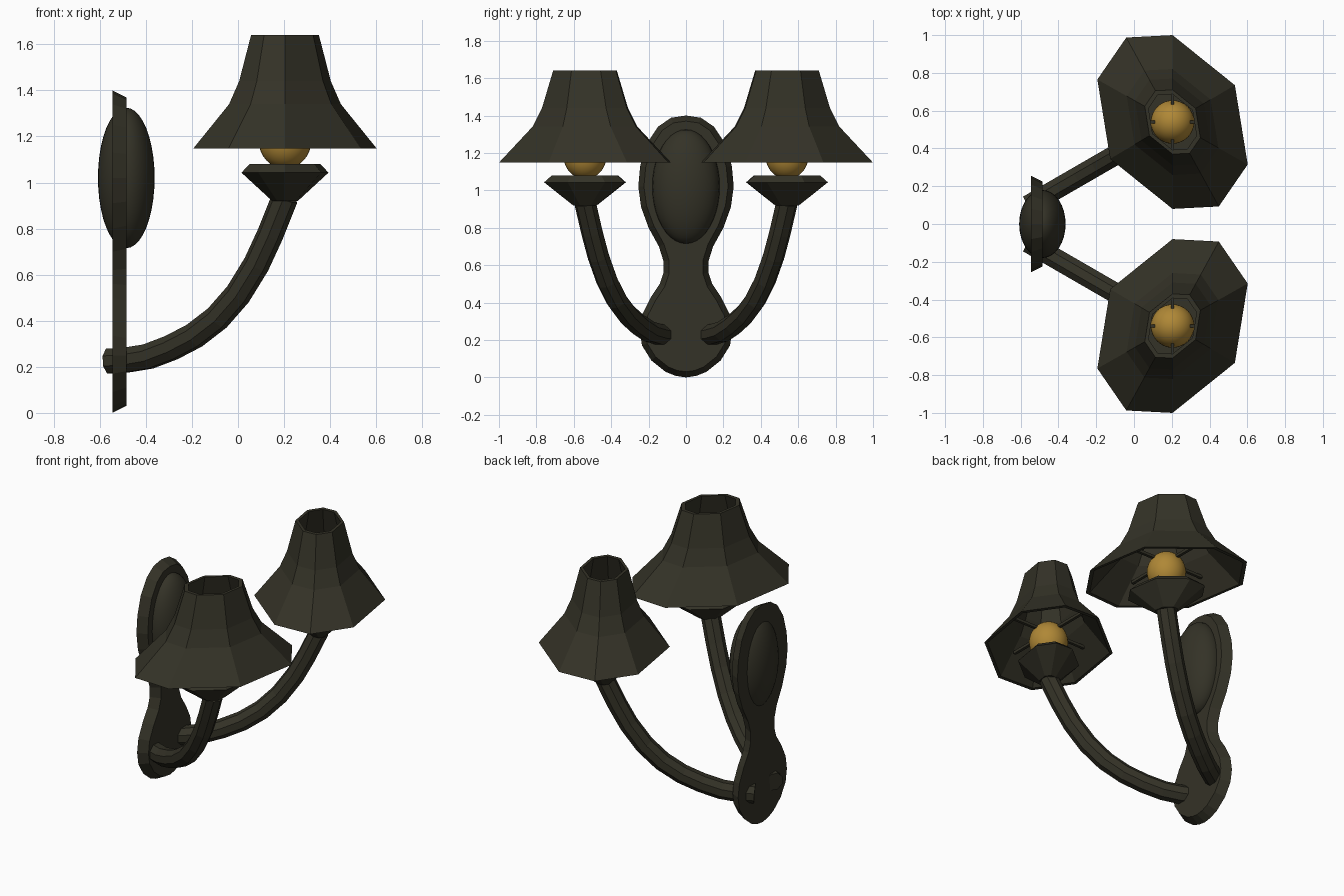
import bpy, bmesh, math
from mathutils import Vector

if "Cube" in bpy.data.objects:
    bpy.data.objects.remove(bpy.data.objects["Cube"])


def material(name, rgb):
    m = bpy.data.materials.new(name)
    m.diffuse_color = (*rgb, 1)
    m.use_nodes = True
    m.node_tree.nodes["Principled BSDF"].inputs["Base Color"].default_value = m.diffuse_color
    return m


BRONZE = material("dark bronze", (0.034, 0.032, 0.020))
AMBER = material("amber glass", (0.43, 0.245, 0.037))


def finish(name, bm, mat, smooth=False):
    bmesh.ops.recalc_face_normals(bm, faces=bm.faces)
    me = bpy.data.meshes.new(name)
    bm.to_mesh(me)
    bm.free()
    me.materials.append(mat)
    for p in me.polygons:
        p.use_smooth = smooth
    ob = bpy.data.objects.new(name, me)
    bpy.context.collection.objects.link(ob)
    return ob


def loft(name, rings, mat, closed=False):
    """Skin a list of point rings; cap the ends, or join last ring to first."""
    bm = bmesh.new()
    vr = [[bm.verts.new(p) for p in ring] for ring in rings]
    pairs = list(zip(vr, vr[1:])) + ([(vr[-1], vr[0])] if closed else [])
    for a, b in pairs:
        n = len(a)
        for i in range(n):
            j = (i + 1) % n
            bm.faces.new((a[i], a[j], b[j], b[i]))
    if not closed:
        bm.faces.new(vr[0])
        bm.faces.new(vr[-1])
    return finish(name, bm, mat)


def ellipsoid(name, centre, radii, mat):
    bm = bmesh.new()
    bmesh.ops.create_uvsphere(bm, u_segments=32, v_segments=20, radius=1)
    bmesh.ops.scale(bm, vec=radii, verts=bm.verts)
    bmesh.ops.translate(bm, vec=centre, verts=bm.verts)
    return finish(name, bm, mat, True)


def bar(name, centre, size, mat):
    bm = bmesh.new()
    bmesh.ops.create_cube(bm, size=1)
    bmesh.ops.scale(bm, vec=size, verts=bm.verts)
    bmesh.ops.translate(bm, vec=centre, verts=bm.verts)
    return finish(name, bm, mat)


# Wall plate: hourglass outline with a bevelled front
half = [(0.055, 0.008), (0.11, 0.03), (0.185, 0.09), (0.235, 0.17), (0.248, 0.25),
        (0.235, 0.335), (0.19, 0.425), (0.14, 0.5), (0.12, 0.56), (0.12, 0.62),
        (0.145, 0.7), (0.2, 0.8), (0.24, 0.91), (0.255, 1.02), (0.245, 1.13),
        (0.21, 1.25), (0.15, 1.34), (0.08, 1.388)]
outline = [(0, 0)] + half + [(0, 1.4)] + [(-y, z) for y, z in reversed(half)]
inset = []
for i, (y, z) in enumerate(outline):
    p, q = outline[i - 1], outline[(i + 1) % len(outline)]
    t = Vector((q[0] - p[0], q[1] - p[1])).normalized()
    inset.append((y - t.y * 0.03, z + t.x * 0.03))
loft("wall_plate", [[(-0.545, y, z) for y, z in outline],
                    [(-0.485, y, z) for y, z in inset]], BRONZE)

# Oval boss on the plate
ellipsoid("oval_boss", (-0.485, 0, 1.02), (0.123, 0.18, 0.305), BRONZE)

# Stretched octagon shared by the shades and cups
CX, CY = 0.204, 0.54
quarter = [(-0.245, 0.447), (0, 0.46), (0.33, 0.195), (0.398, -0.225)]
octagon = quarter + [(-x, -y) for x, y in quarter]


def oct_ring(side, scale, z):
    return [(CX + x * scale, side * (CY + y * scale), z) for x, y in octagon]


# Arm path in x, z (the arm heads out 30 degrees from the x axis)
path = [(-0.56, 0.225), (-0.48, 0.23), (-0.39, 0.245), (-0.29, 0.283), (-0.19, 0.335),
        (-0.09, 0.412), (0.0, 0.515), (0.08, 0.645), (0.14, 0.775), (0.204, 0.935)]
SLOPE = math.tan(math.radians(30))

for side, tag in ((1, "left"), (-1, "right")):
    # Curved eight-sided arm
    pts = [Vector((x, CY - (CX - x) * SLOPE, z)) for x, z in path]
    across = Vector((-0.5, math.cos(math.radians(30)), 0))
    rings = []
    for i, p in enumerate(pts):
        t = (pts[min(i + 1, len(pts) - 1)] - pts[max(i - 1, 0)]).normalized()
        up = across.cross(t)
        ring = []
        for k in range(8):
            a = math.tau * (k + 0.5) / 8
            v = p + 0.058 * (across * math.cos(a) + up * math.sin(a))
            ring.append((v.x, v.y * side, v.z))
        rings.append(ring)
    loft(tag + "_arm", rings, BRONZE)

    # Cup under the bulb
    loft(tag + "_cup", [oct_ring(side, s, z) for s, z in
                        ((0.14, 0.92), (0.475, 1.043), (0.385, 1.08))], BRONZE)

    # Bulb
    ellipsoid(tag + "_bulb", (CX, side * CY, 1.185), (0.115, 0.115, 0.125), AMBER)

    # Hollow flared shade
    profile = [(1.0, 1.148), (0.61, 1.34), (0.5, 1.44), (0.37, 1.64)]
    inner = [(s - 0.05, z) for s, z in reversed(profile)]
    loft(tag + "_shade", [oct_ring(side, s, z) for s, z in profile + inner],
         BRONZE, closed=True)

    # Cross wires carrying the shade
    bar(tag + "_wire_x", (CX, side * CY, 1.25), (0.54, 0.018, 0.018), BRONZE)
    bar(tag + "_wire_y", (CX, side * CY, 1.25), (0.018, 0.62, 0.018), BRONZE)
